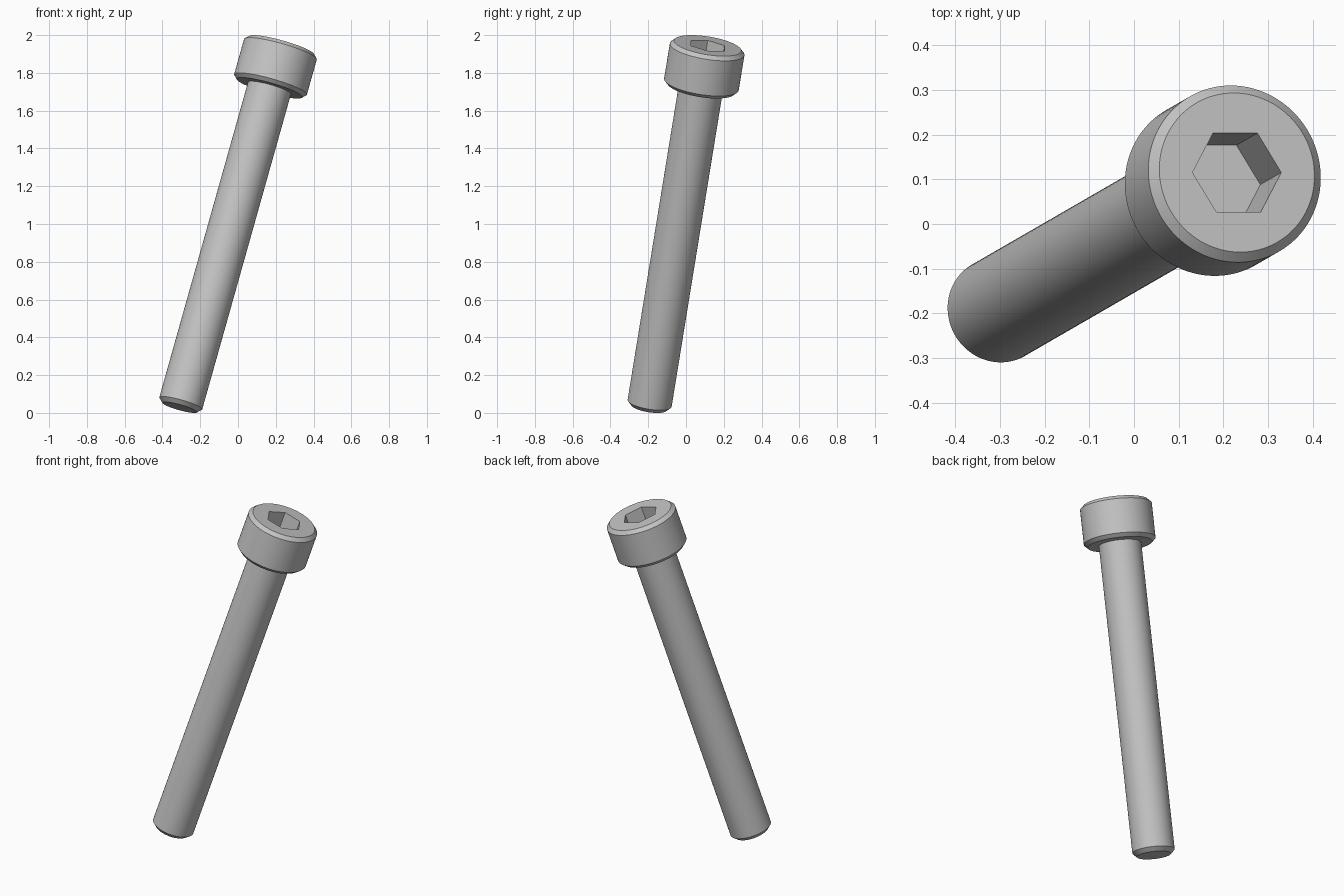
import bpy
import bmesh
from math import cos, sin, pi, radians, asin, atan2
from mathutils import Vector

cube = bpy.data.objects.get("Cube")
if cube:
    bpy.data.objects.remove(cube, do_unlink=True)

SEGMENTS = 96
HEAD_R, SHAFT_R, HEX_R = 0.2, 0.118, 0.103
LENGTH, HEAD_H, SOCKET_DEPTH = 2.014, 0.236, 0.175
CHAMFER, TIP_CHAMFER = 0.02, 0.023

# Bolt axis: leans 18 degrees from upright, towards the back left
LEAN, HEADING = radians(18), radians(30)
axis = Vector((sin(LEAN) * cos(HEADING), sin(LEAN) * sin(HEADING), cos(LEAN)))
top_centre = Vector((0.23, 0.115, 2 - (HEAD_R - CHAMFER) * sin(LEAN)))

steel = bpy.data.materials.new("grey_steel")
steel.use_nodes = True
steel.diffuse_color = (0.55, 0.55, 0.55, 1)
bsdf = next(n for n in steel.node_tree.nodes if n.type == "BSDF_PRINCIPLED")
bsdf.inputs["Base Color"].default_value = steel.diffuse_color
bsdf.inputs["Roughness"].default_value = 0.5


def hexagon(angle):
    """Radius of the hexagonal socket in a given direction."""
    return HEX_R * cos(pi / 6) / cos(angle % (pi / 3) - pi / 6)


def turned_part(name, profile):
    """Turn (radius, height) rings into a part; the last ring is capped if asked."""
    bm = bmesh.new()
    rings = []
    for radius, height in profile:
        ring = []
        for i in range(SEGMENTS):
            a = 2 * pi * i / SEGMENTS
            r = radius(a) if callable(radius) else radius
            ring.append(bm.verts.new((r * cos(a), r * sin(a), height)))
        rings.append(ring)
    for low, high in zip(rings, rings[1:]):
        for i in range(SEGMENTS):
            j = (i + 1) % SEGMENTS
            bm.faces.new((low[i], low[j], high[j], high[i]))
    return bm, rings, name


def finish(bm, name):
    mesh = bpy.data.meshes.new(name)
    bm.to_mesh(mesh)
    bm.free()
    mesh.materials.append(steel)
    obj = bpy.data.objects.new(name, mesh)
    bpy.context.collection.objects.link(obj)
    obj.location = top_centre - axis * LENGTH
    obj.rotation_euler = (-asin(axis.y), atan2(axis.x, axis.z), 0)
    bpy.ops.object.select_all(action="DESELECT")
    obj.select_set(True)
    bpy.context.view_layer.objects.active = obj
    bpy.ops.object.shade_smooth_by_angle(angle=radians(30))


# Head: chamfered cylinder with a hexagonal socket sunk into its top
under = LENGTH - HEAD_H
bm, rings, name = turned_part("head", [
    (SHAFT_R, under),
    (HEAD_R - CHAMFER, under),
    (HEAD_R, under + CHAMFER),
    (HEAD_R, LENGTH - CHAMFER),
    (HEAD_R - CHAMFER, LENGTH),
    (hexagon, LENGTH),
    (hexagon, LENGTH - SOCKET_DEPTH),
])
bm.faces.new(rings[-1])
finish(bm, name)

# Shaft: plain rod with a chamfered tip
bm, rings, name = turned_part("shaft", [
    (SHAFT_R - TIP_CHAMFER, 0),
    (SHAFT_R, TIP_CHAMFER),
    (SHAFT_R, under),
])
bm.faces.new(rings[0][::-1])
finish(bm, name)
